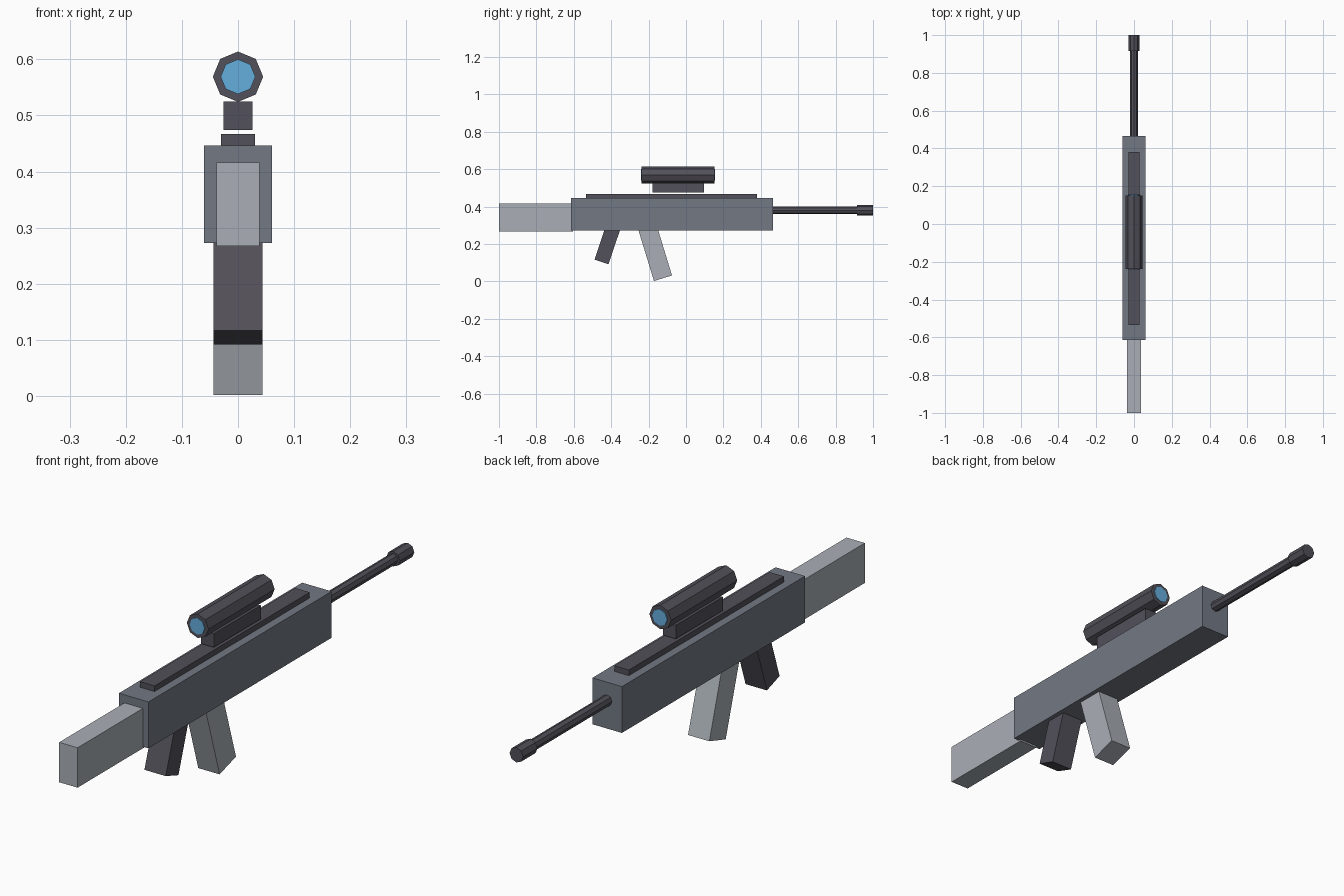
import bpy
from math import pi, radians, sin, cos
from mathutils import Matrix

if "Cube" in bpy.data.objects:
    bpy.data.objects.remove(bpy.data.objects["Cube"])


def material(name, color):
    m = bpy.data.materials.new(name)
    m.diffuse_color = (*color, 1)
    m.use_nodes = True
    m.node_tree.nodes["Principled BSDF"].inputs["Base Color"].default_value = m.diffuse_color
    return m


BODY = material("blue_grey", (0.17, 0.19, 0.23))
LIGHT = material("light_grey", (0.40, 0.43, 0.47))
DARK = material("dark_grey", (0.085, 0.08, 0.10))
GLASS = material("lens_blue", (0.13, 0.42, 0.72))


def finish(name, mat):
    ob = bpy.context.object
    ob.name = name
    ob.data.materials.append(mat)
    return ob


def box(name, mat, width, y, z):
    """Box centred on x = 0, spanning the given y and z ranges."""
    bpy.ops.mesh.primitive_cube_add(size=1)
    ob = finish(name, mat)
    ob.data.transform(Matrix.Diagonal((width, y[1] - y[0], z[1] - z[0], 1)))
    ob.location = (0, sum(y) / 2, sum(z) / 2)
    return ob


def tube(name, mat, radius, y, z):
    """Eight-sided rod along y."""
    bpy.ops.mesh.primitive_cylinder_add(vertices=8, radius=radius, depth=y[1] - y[0],
                                        location=(0, sum(y) / 2, z))
    ob = finish(name, mat)
    # a corner points straight up and sideways
    ob.data.transform(Matrix.Rotation(pi / 2, 4, 'X'))
    return ob


def slanted(name, mat, bottom, depth, length, degrees):
    """Tilted block rising from the middle of its bottom face."""
    a = radians(degrees)
    bpy.ops.mesh.primitive_cube_add(size=1)
    ob = finish(name, mat)
    ob.data.transform(Matrix.Diagonal((0.088, depth, length, 1)))
    ob.rotation_euler.x = -a
    ob.location = (0, bottom[0] + sin(a) * length / 2, bottom[1] + cos(a) * length / 2)
    return ob


# Main body, stock and top rail
box("receiver", BODY, 0.122, (-0.615, 0.465), (0.273, 0.446))
box("stock", LIGHT, 0.076, (-1.0, -0.605), (0.267, 0.416))
box("top_rail", DARK, 0.06, (-0.535, 0.38), (0.44, 0.467))

# Barrel
tube("barrel", DARK, 0.02, (0.455, 0.93), 0.379)
tube("muzzle", DARK, 0.028, (0.915, 1.0), 0.379)

# Scope with a lens at each end
box("scope_mount", DARK, 0.052, (-0.18, 0.097), (0.474, 0.525))
tube("scope_body", DARK, 0.0448, (-0.238, 0.152), 0.569)
for end, y in (("rear", -0.238), ("fore", 0.152)):
    tube("scope_lens_" + end, GLASS, 0.031, (y - 0.003, y + 0.003), 0.569)

# Grip and magazine
slanted("grip", DARK, (-0.4515, 0.104), 0.079, 0.215, 18.5)
slanted("magazine", LIGHT, (-0.123, 0.0165), 0.101, 0.30, -17)
